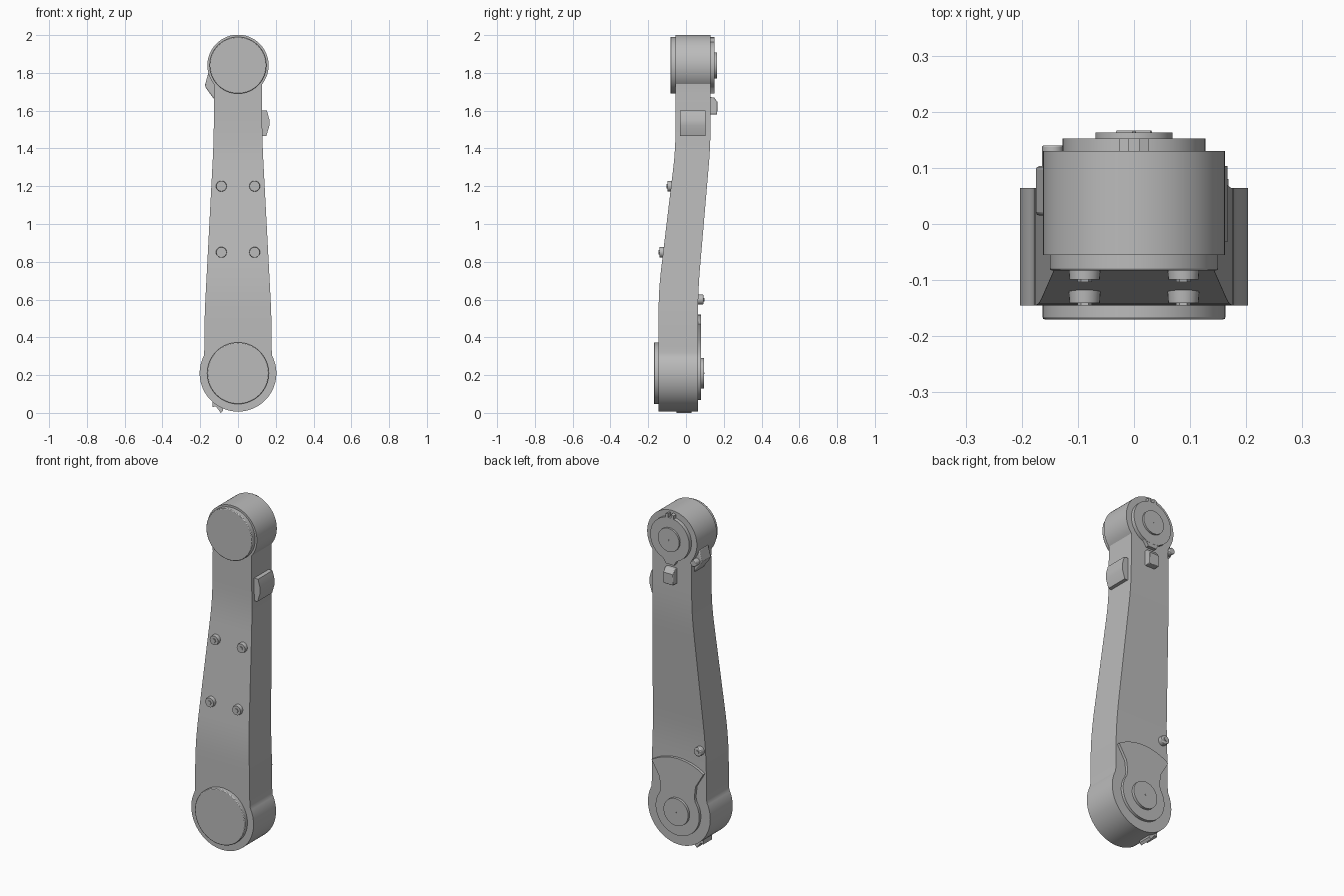
import bpy
import bmesh
from math import sin, cos, radians

if "Cube" in bpy.data.objects:
    bpy.data.objects.remove(bpy.data.objects["Cube"], do_unlink=True)

grey = bpy.data.materials.new("plain_grey")
grey.use_nodes = True
COLOUR = (0.5, 0.5, 0.5, 1)
grey.diffuse_color = COLOUR
grey.node_tree.nodes["Principled BSDF"].inputs["Base Color"].default_value = COLOUR

LOW, HIGH = 0.21, 1.84          # joint centre heights
R_LOW, R_HIGH = 0.203, 0.162    # joint barrel radii


def finish(name, bm, bevel=0):
    bmesh.ops.recalc_face_normals(bm, faces=bm.faces)
    mesh = bpy.data.meshes.new(name)
    bm.to_mesh(mesh)
    bm.free()
    mesh.materials.append(grey)
    ob = bpy.data.objects.new(name, mesh)
    bpy.context.collection.objects.link(ob)
    if bevel:
        mod = ob.modifiers.new("bevel", 'BEVEL')
        mod.width = bevel
        mod.segments = 2
        mod.limit_method = 'ANGLE'
        mod.angle_limit = radians(40)
    bpy.ops.object.select_all(action='DESELECT')
    ob.select_set(True)
    bpy.context.view_layer.objects.active = ob
    bpy.ops.object.shade_smooth_by_angle(angle=radians(30))
    return ob


def arc(x, z, r, start, end, n):
    steps = [radians(start + (end - start) * i / n) for i in range(n + 1)]
    return [(x + r * cos(a), z + r * sin(a)) for a in steps]


def prism(name, pts, d0, d1, axis='Y', bevel=0, taper=1):
    """Extrude a profile in XZ along y (or in YZ along x)."""
    bm = bmesh.new()
    cx = sum(p[0] for p in pts) / len(pts)
    cz = sum(p[1] for p in pts) / len(pts)
    rings = []
    for d, s in ((d0, taper), (d1, 1)):
        ring = []
        for u, z in pts:
            u, z = cx + (u - cx) * s, cz + (z - cz) * s
            ring.append(bm.verts.new((u, d, z) if axis == 'Y' else (d, u, z)))
        rings.append(ring)
        bm.faces.new(ring)
    n = len(pts)
    for i in range(n):
        j = (i + 1) % n
        bm.faces.new((rings[0][i], rings[0][j], rings[1][j], rings[1][i]))
    return finish(name, bm, bevel)


def disc(name, x, z, r, d0, d1, n=64, bevel=0, taper=1):
    return prism(name, arc(x, z, r, 0, 360, n)[:-1], d0, d1, 'Y', bevel, taper)


def ramp(z, z0, z1, a, b):
    """Straight ramp with softened ends."""
    total = 0
    for k in range(-4, 5):
        t = min(1, max(0, (z + k * 0.025 - z0) / (z1 - z0)))
        total += a + (b - a) * t
    return total / 9


# Arm shell: half widths up the height, with both round joints
outline = arc(0, LOW, R_LOW, -88, 27, 34)
outline += [(0.179, 0.32), (0.178, 0.35)]
outline += [(ramp(z, 0.5, 1.45, 0.178, 0.128), z)
            for z in [0.4 + 0.05 * i for i in range(26)]]
outline += [(0.126, 1.7)] + arc(0, HIGH, R_HIGH, -38, 88, 38)
bm = bmesh.new()
rows = []
for w, z in outline:
    front = ramp(z, 0.65, 1.4, -0.145, -0.055)
    back = ramp(z, 0.65, 1.42, 0.064, 0.13)
    rows.append([bm.verts.new(p) for p in
                 ((-w, front, z), (w, front, z), (w, back, z), (-w, back, z))])
for a, b in zip(rows, rows[1:]):
    for i in range(4):
        j = (i + 1) % 4
        bm.faces.new((a[i], a[j], b[j], b[i]))
bm.faces.new(rows[0])
bm.faces.new(rows[-1])
finish("arm_shell", bm)

# Front joint covers
disc("lower_front_cover", 0, LOW, 0.163, -0.17, -0.14, bevel=0.004)
disc("upper_front_cover", 0, HIGH, 0.15, -0.083, -0.05, bevel=0.004)

# Rear upper joint: ring, hub, top lugs and lower tab
disc("upper_rear_ring", 0, HIGH, 0.127, 0.12, 0.152)
disc("upper_rear_hub", 0, HIGH, 0.069, 0.15, 0.163)
disc("upper_hub_pin", 0, HIGH, 0.004, 0.16, 0.165, 12)
for side, s in (("left", 1), ("right", -1)):
    prism("upper_lug_" + side,
          [(s * 0.01, 1.955), (s * 0.026, 1.955), (s * 0.026, 1.985), (s * 0.01, 1.99)],
          0.12, 0.152)
prism("upper_rear_tab",
      [(-0.075, 1.745), (-0.04, 1.715), (-0.027, 1.692), (0.027, 1.692),
       (0.04, 1.715), (0.075, 1.745)], 0.12, 0.151)

# Rear lower joint: fan-shaped plate, hub
plate = arc(0, LOW, 0.31, 57, 123, 20)
plate += [(-0.118, 0.385), (-0.11, 0.32)]
plate += arc(0, LOW, 0.142, 145, 395, 44)
plate += [(0.11, 0.32), (0.118, 0.385)]
prism("lower_rear_plate", plate, 0.055, 0.08)
disc("lower_rear_hub", 0, LOW, 0.08, 0.075, 0.095)
disc("lower_hub_pin", 0, LOW, 0.004, 0.09, 0.097, 12)

# Front screws, each a tapered head with a socket rim
for z, y in ((0.85, -0.121), (1.2, -0.079)):
    for side, x in (("left", 0.088), ("right", -0.088)):
        name = f"{'lower' if z < 1 else 'upper'}_screw_{side}"
        disc(name, x, z, 0.03, y - 0.02, y + 0.02, 24, taper=0.9)
        disc(name + "_socket", x, z, 0.013, y - 0.024, y, 6)

# Rear screw, rear block, side pad
disc("rear_screw", -0.14, 0.6, 0.026, 0.05, 0.092, 24, bevel=0.004)
disc("rear_screw_socket", -0.14, 0.6, 0.011, 0.08, 0.097, 6)
prism("rear_block", [(0.12, 1.58), (0.165, 1.58), (0.167, 1.645), (0.15, 1.67), (0.12, 1.672)],
      -0.032, 0.032, 'X', bevel=0.003)
prism("side_pad", [(0.12, 1.6), (0.153, 1.6), (0.167, 1.55), (0.166, 1.52),
                   (0.15, 1.467), (0.12, 1.467)], -0.032, 0.103)

# Side wedge under the upper joint and its small knob
prism("side_wedge", [(-0.11, 1.8), (-0.157, 1.8), (-0.175, 1.735), (-0.17, 1.72),
                     (-0.126, 1.66), (-0.11, 1.66)], 0.015, 0.103, bevel=0.006)
disc("wedge_knob", -0.145, 1.73, 0.019, 0.08, 0.14, 20, bevel=0.003)

# Small catch under the lower joint
prism("bottom_catch", [(-0.135, 0.07), (-0.134, 0.03), (-0.118, 0.035),
                       (-0.1, 0.012), (-0.092, 0.0), (-0.08, 0.012), (-0.075, 0.05)],
      -0.05, 0.03)
